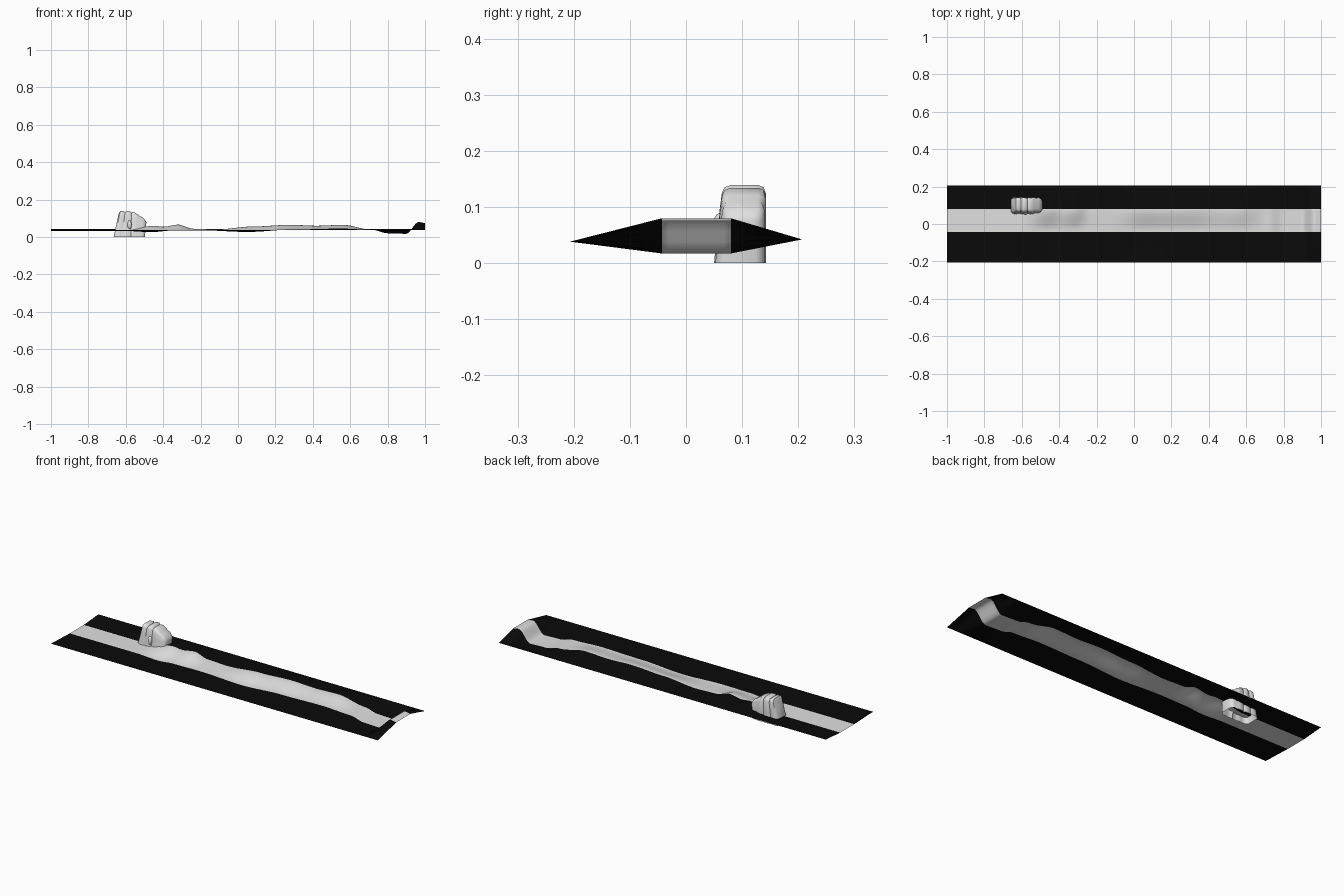
import bpy
import bmesh
import math

cube = bpy.data.objects.get("Cube")
if cube:
    bpy.data.objects.remove(cube)


def material(name, value):
    m = bpy.data.materials.new(name)
    m.use_nodes = True
    m.diffuse_color = (value, value, value, 1)
    bsdf = next(n for n in m.node_tree.nodes if n.type == 'BSDF_PRINCIPLED')
    bsdf.inputs["Base Color"].default_value = (value, value, value, 1)
    return m


grey = material("pale grey", 0.75)
black = material("black", 0.003)


def smoothstep(t):
    return t * t * (3 - 2 * t)


def sample(points, x):
    """Eased height between neighbouring control points."""
    for (x0, z0), (x1, z1) in zip(points, points[1:]):
        if x <= x1:
            return z0 + (z1 - z0) * smoothstep((x - x0) / (x1 - x0))
    return points[-1][1]


def make_object(name, bm, mats, angle):
    mesh = bpy.data.meshes.new(name)
    bm.to_mesh(mesh)
    bm.free()
    for m in mats:
        mesh.materials.append(m)
    ob = bpy.data.objects.new(name, mesh)
    bpy.context.collection.objects.link(ob)
    bpy.ops.object.select_all(action='DESELECT')
    ob.select_set(True)
    bpy.context.view_layer.objects.active = ob
    bpy.ops.object.shade_smooth_by_angle(angle=math.radians(angle))
    return ob


def loft(bm, rows):
    """Skin consecutive rows of points with quads."""
    grid = [[bm.verts.new(p) for p in row] for row in rows]
    for a, b in zip(grid, grid[1:]):
        for j in range(len(a) - 1):
            bm.faces.new((a[j], b[j], b[j + 1], a[j + 1]))
    return grid


# Road heights along the front and back edges
tail = [(0.72, 0.038), (0.8, 0.02), (0.9, 0.017), (0.965, 0.08), (1, 0.075)]
front_edge = [(-1, 0.032), (-0.6, 0.032), (-0.46, 0.026), (-0.36, 0.034),
              (-0.2, 0.036), (0.05, 0.027), (0.3, 0.04), (0.55, 0.045)] + tail
back_edge = [(-1, 0.032), (-0.62, 0.032), (-0.45, 0.06), (-0.4, 0.055),
             (-0.32, 0.066), (-0.24, 0.044), (-0.12, 0.04), (0.08, 0.056),
             (0.28, 0.065), (0.42, 0.06), (0.56, 0.065)] + tail

# Ground strip: wavy road with straight verges on both sides
FRONT, BACK, EDGE = -0.043, 0.08, 0.207
COLS, STEPS = 10, 160
rows = []
for i in range(STEPS + 1):
    x = -1 + 2 * i / STEPS
    zf, zb = sample(front_edge, x), sample(back_edge, x)
    row = [(x, -EDGE, 0.038)]
    for j in range(COLS + 1):
        t = j / COLS
        row.append((x, FRONT + (BACK - FRONT) * t, zf + (zb - zf) * smoothstep(t)))
    row.append((x, EDGE, 0.042))
    rows.append(row)
bm = bmesh.new()
loft(bm, rows)
for f in bm.faces:
    y = f.calc_center_median().y
    f.material_index = 0 if FRONT < y < BACK else 1
make_object("ground_strip", bm, [grey, black], 40)

# Ribbed boulder, open underneath: base x, top x, height, side inset
slices = [(-0.665, -0.638, 0.125, 0.014), (-0.655, -0.63, 0.138, 0.003),
          (-0.632, -0.612, 0.138, 0), (-0.618, -0.604, 0.132, 0.005),
          (-0.606, -0.596, 0.139, 0), (-0.58, -0.578, 0.139, 0),
          (-0.572, -0.57, 0.131, 0.005), (-0.56, -0.56, 0.134, 0),
          (-0.54, -0.535, 0.121, 0), (-0.53, -0.525, 0.112, 0.004),
          (-0.515, -0.51, 0.105, 0.002), (-0.502, -0.495, 0.088, 0.008),
          (-0.498, -0.49, 0.078, 0.018)]
# Cross-section: depth fraction from front to back, height fraction
section = [(0, 0), (0.05, 0.35), (0.11, 0.7), (0.15, 0.9), (0.2, 0.97),
           (0.32, 1), (0.85, 1), (0.95, 0.97), (1, 0.88), (1, 0.4), (1, 0)]
rows = []
for base, top, height, inset in slices:
    y0, y1 = 0.05 + inset, 0.143 - inset
    rows.append([(base + (top - base) * v, y0 + (y1 - y0) * u, height * v)
                 for u, v in section])
bm = bmesh.new()
grid = loft(bm, rows)
bm.faces.new(grid[0])
bm.faces.new(reversed(grid[-1]))
bmesh.ops.recalc_face_normals(bm, faces=bm.faces)
make_object("ribbed_boulder", bm, [grey], 45)

# Small knob on the front of the boulder
bm = bmesh.new()
bmesh.ops.create_uvsphere(bm, u_segments=12, v_segments=8, radius=0.012)
for v in bm.verts:
    v.co.x -= 0.58
    v.co.y += 0.06
    v.co.z = v.co.z * 2 + 0.065
make_object("boulder_knob", bm, [grey], 60)
